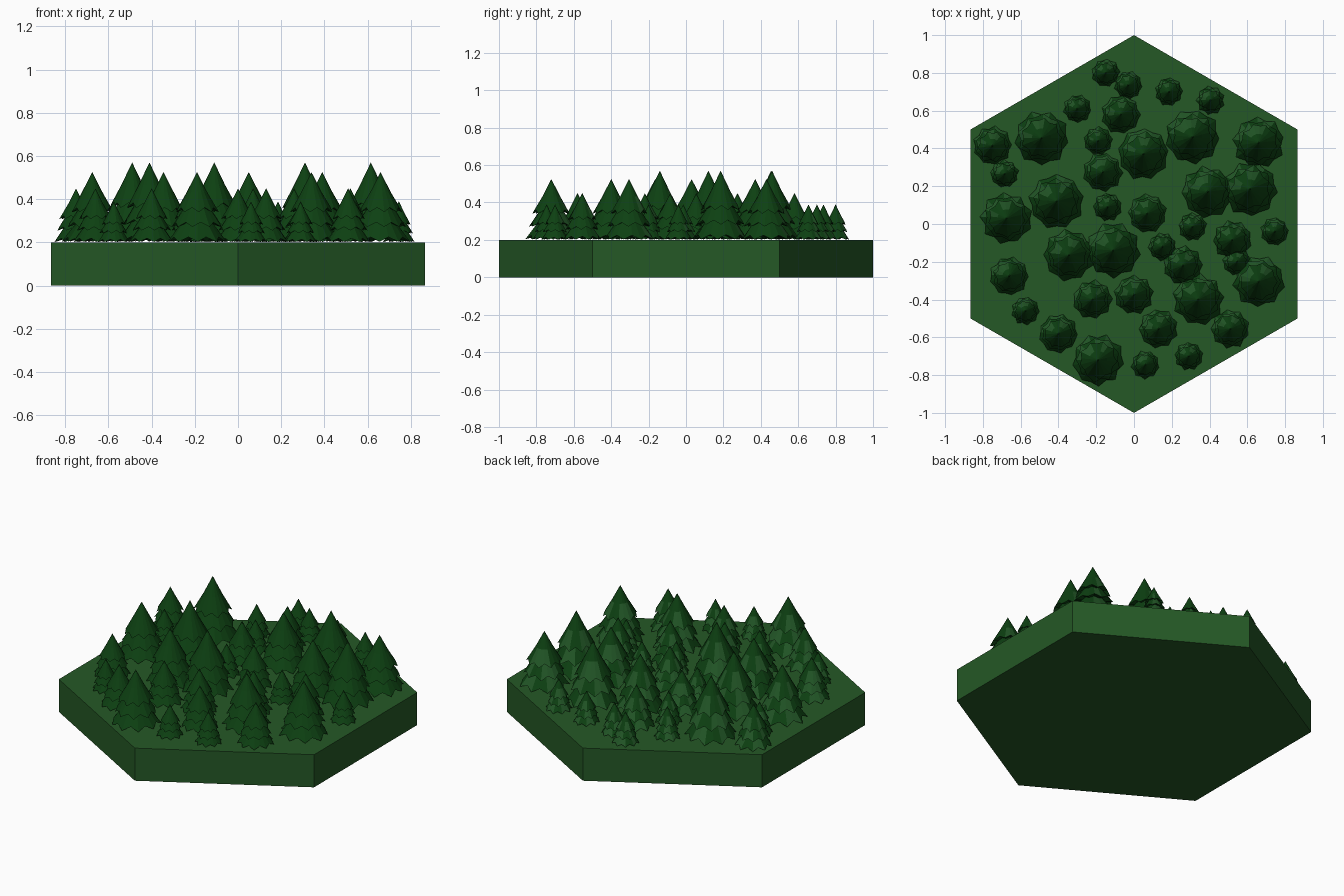
import bpy, bmesh, math, random

if "Cube" in bpy.data.objects:
    bpy.data.objects.remove(bpy.data.objects["Cube"])

random.seed(4)


def material(name, rgb):
    m = bpy.data.materials.new(name)
    m.diffuse_color = (*rgb, 1)
    m.use_nodes = True
    m.node_tree.nodes["Principled BSDF"].inputs["Base Color"].default_value = m.diffuse_color
    return m


ground_green = material("ground green", (0.018, 0.098, 0.019))
needle_green = material("dark needle green", (0.004, 0.052, 0.006))
light_green = material("light needle green", (0.016, 0.095, 0.020))


def finish(bm, name, mats):
    bmesh.ops.recalc_face_normals(bm, faces=bm.faces)
    me = bpy.data.meshes.new(name)
    bm.to_mesh(me)
    bm.free()
    for m in mats:
        me.materials.append(m)
    ob = bpy.data.objects.new(name, me)
    bpy.context.collection.objects.link(ob)


# hexagonal ground tile, corners on the y axis
bm = bmesh.new()
ring = [(math.sin(i * math.pi / 3), math.cos(i * math.pi / 3)) for i in range(6)]
low = [bm.verts.new((x, y, 0)) for x, y in ring]
high = [bm.verts.new((x, y, 0.2)) for x, y in ring]
bm.faces.new(low)
bm.faces.new(high)
for i in range(6):
    j = (i + 1) % 6
    bm.faces.new((low[i], low[j], high[j], high[i]))
finish(bm, "ground_tile", [ground_green])

POINTS = 9


def tree(name, x, y, r, h):
    bm = bmesh.new()
    n = POINTS * 2
    for tier in range(3):
        top = 0.62 + 0.19 * tier                  # apex, as a fraction of height
        rim = 0.01 + 0.21 * tier                  # rim height
        rad = 0.97 - 0.13 * tier                  # rim radius
        turn = random.uniform(0, math.tau)
        apex = bm.verts.new((x, y, 0.2 + h * top))
        under = bm.verts.new((x, y, 0.2 + h * (rim + 0.12)))
        mid, edge = [], []
        for i in range(n):
            a = turn + math.tau * i / n
            c, s = math.cos(a), math.sin(a)
            tip = i % 2 == 0                      # alternate drooping tip and notch
            rr = r * rad * (1.03 if tip else 0.90) * random.uniform(0.96, 1.04)
            zz = 0.2 + h * (rim + (0 if tip else 0.065))
            edge.append(bm.verts.new((x + c * rr, y + s * rr, zz)))
            m = r * rad * 0.49
            mid.append(bm.verts.new((x + c * m, y + s * m, 0.2 + h * (rim + top) / 2)))
        for i in range(n):
            j = (i + 1) % n
            bm.faces.new((apex, mid[i], mid[j]))
            skirt = bm.faces.new((mid[i], edge[i], edge[j], mid[j]))
            bm.faces.new((under, edge[j], edge[i]))
            # paler lower needles on the back of the tree
            a = turn + math.tau * (i + 0.5) / n
            if math.sin(a) - 0.4 * math.cos(a) > 0.45 and i % 4 < 2:
                skirt.material_index = 1
    finish(bm, name, [needle_green, light_green])


# tree positions, grouped by size
SMALL = [(-.15, .8), (-.03, .735), (.185, .7), (.405, .655), (-.3, .61), (-.19, .44),
         (-.685, .265), (-.14, .09), (.31, -.015), (.745, -.04), (.15, -.12),
         (.545, -.2), (-.575, -.46), (.06, -.745), (.29, -.7)]
YOUNG = [(.52, -.085), (.26, -.22), (-.22, -.4), (0, -.375), (.13, -.555), (.51, -.555),
         (-.4, -.58), (-.75, .415), (-.165, .275), (-.66, -.275), (.07, .055), (-.07, .58)]
TALL = [(.05, .37), (.66, .43), (-.675, .03), (.39, .17), (-.345, -.165),
        (.66, -.305), (.34, -.4), (-.19, -.72)]
LARGE = [(-.49, .455), (.31, .46), (-.41, .12), (.615, .185), (-.11, -.14)]

for kind, spots, r, h in (("small", SMALL, .075, .19), ("young", YOUNG, .104, .25),
                          ("tall", TALL, .137, .325), ("large", LARGE, .146, .37)):
    for k, (x, y) in enumerate(spots):
        tree(f"{kind}_pine_tree_{k + 1}", x, y, r, h)
